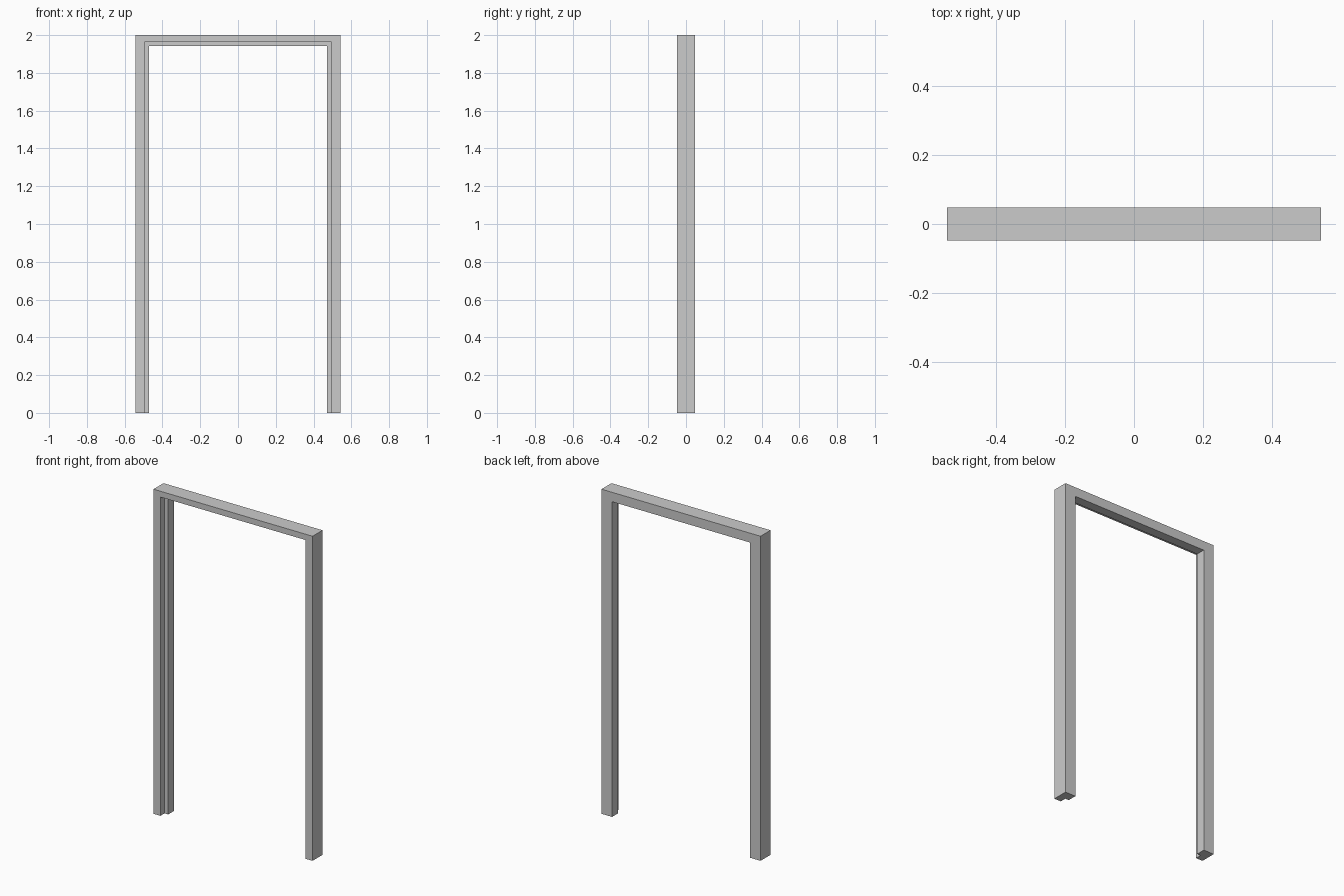
import bpy, bmesh

if "Cube" in bpy.data.objects:
    bpy.data.objects.remove(bpy.data.objects["Cube"])

W, H, D = 0.542, 2.0, 0.0485     # half width, height, half depth
STEP_Y = -0.009                  # where the door rebate ends

# rebated cross-section: (inset on the jambs, inset on the header, y)
profile = [
    (0.0, 0.0, -D),
    (0.047, 0.036, -D),
    (0.047, 0.036, STEP_Y),
    (0.072, 0.058, STEP_Y),
    (0.072, 0.058, D),
    (0.0, 0.0, D),
]

bm = bmesh.new()

# cross-section placed at left foot, both mitred top corners and right foot
rings = []
for side, top in ((-1, False), (-1, True), (1, True), (1, False)):
    rings.append([bm.verts.new((side * (W - s), y, H - t if top else 0.0))
                  for s, t, y in profile])

# skin jamb, header, jamb
n = len(profile)
for a, b in zip(rings, rings[1:]):
    for i in range(n):
        j = (i + 1) % n
        bm.faces.new((a[i], a[j], b[j], b[i]))

# close the feet
bm.faces.new(rings[0])
bm.faces.new(rings[-1])
bmesh.ops.recalc_face_normals(bm, faces=bm.faces)

mesh = bpy.data.meshes.new("door_frame")
bm.to_mesh(mesh)
bm.free()
bpy.context.collection.objects.link(bpy.data.objects.new("door_frame", mesh))
